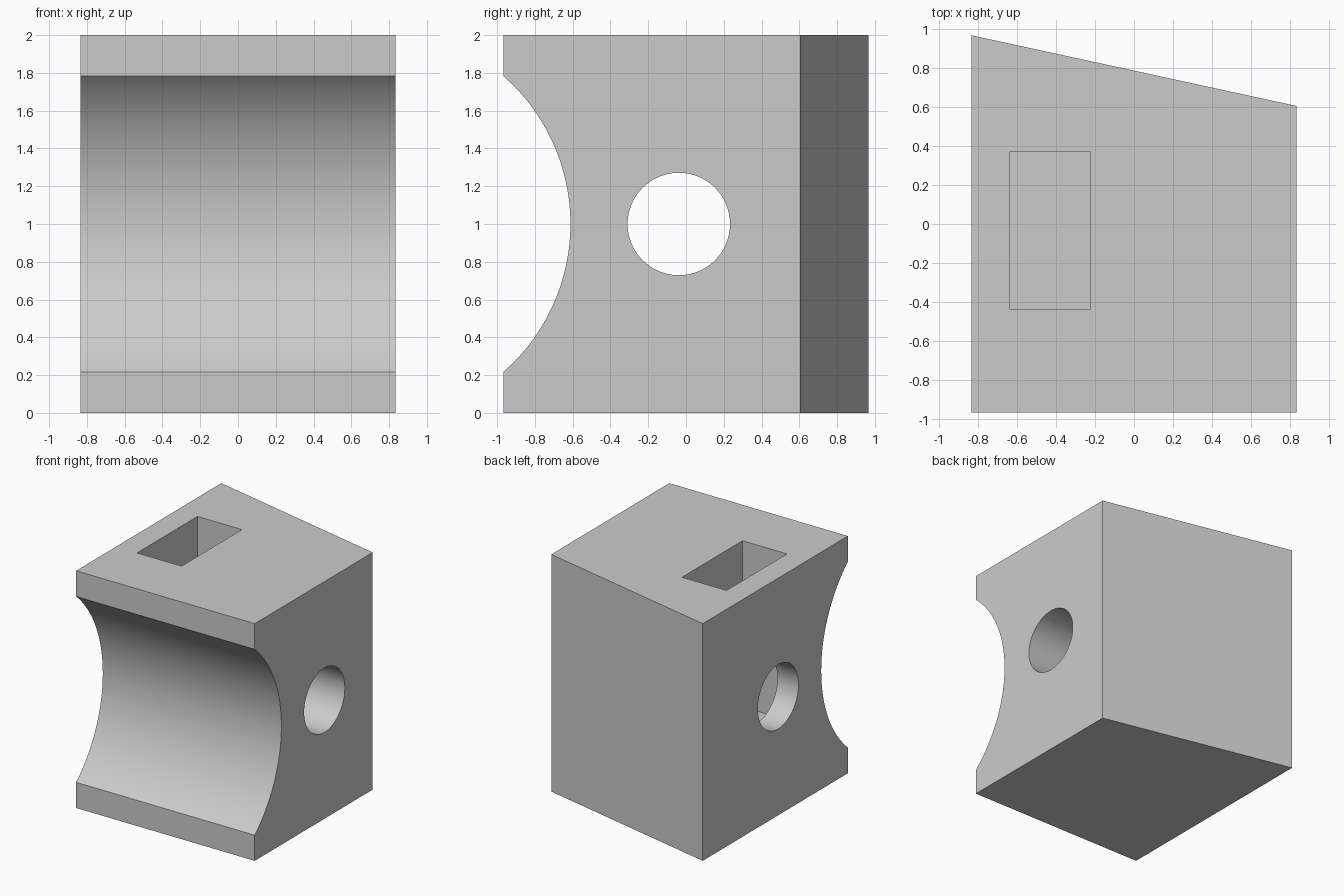
import bpy, bmesh, math

if "Cube" in bpy.data.objects:
    bpy.data.objects.remove(bpy.data.objects["Cube"])

# Single grey material
grey = bpy.data.materials.new("light grey")
grey.diffuse_color = (0.6, 0.6, 0.6, 1)
grey.use_nodes = True
grey.node_tree.nodes["Principled BSDF"].inputs["Base Color"].default_value = grey.diffuse_color


def new_object(name, bm):
    bmesh.ops.recalc_face_normals(bm, faces=bm.faces)
    mesh = bpy.data.meshes.new(name)
    bm.to_mesh(mesh)
    bm.free()
    obj = bpy.data.objects.new(name, mesh)
    bpy.context.collection.objects.link(obj)
    mesh.materials.append(grey)
    return obj


def prism(name, outline, z0, z1):
    """Extrude an xy outline from z0 up to z1."""
    bm = bmesh.new()
    face = bm.faces.new([bm.verts.new((x, y, z0)) for x, y in outline])
    top = bmesh.ops.extrude_face_region(bm, geom=[face])["geom"]
    bmesh.ops.translate(bm, vec=(0, 0, z1 - z0),
                        verts=[v for v in top if isinstance(v, bmesh.types.BMVert)])
    return new_object(name, bm)


def x_cylinder(name, y, z, radius, sides):
    """Long cylinder lying along x."""
    bm = bmesh.new()
    bmesh.ops.create_cone(bm, cap_ends=True, segments=sides,
                          radius1=radius, radius2=radius, depth=3)
    obj = new_object(name, bm)
    obj.rotation_euler = (0, math.pi / 2, 0)
    obj.location = (0, y, z)
    return obj


# Block with a slanted back
block = prism("block", [(-0.833, -0.967), (0.833, -0.967),
                        (0.833, 0.605), (-0.833, 0.967)], 0, 2)

# Front groove, cross hole and blind top pocket
cutters = [
    x_cylinder("groove_cutter", -1.654, 1.0, 1.042, 192),
    x_cylinder("hole_cutter", -0.038, 1.0, 0.271, 96),
    prism("pocket_cutter", [(-0.637, -0.435), (-0.222, -0.435),
                            (-0.222, 0.37), (-0.637, 0.37)], 0.6, 2.3),
]
for cutter in cutters:
    cut = block.modifiers.new(cutter.name, 'BOOLEAN')
    cut.operation = 'DIFFERENCE'
    cut.solver = 'EXACT'
    cut.object = cutter

# Apply the cuts and remove the cutters
bpy.context.view_layer.objects.active = block
block.select_set(True)
for cutter in cutters:
    bpy.ops.object.modifier_apply(modifier=cutter.name)
    bpy.data.objects.remove(cutter)

# Smooth curved walls, crisp edges
bpy.ops.object.select_all(action='DESELECT')
block.select_set(True)
bpy.ops.object.shade_smooth_by_angle(angle=math.radians(30))
